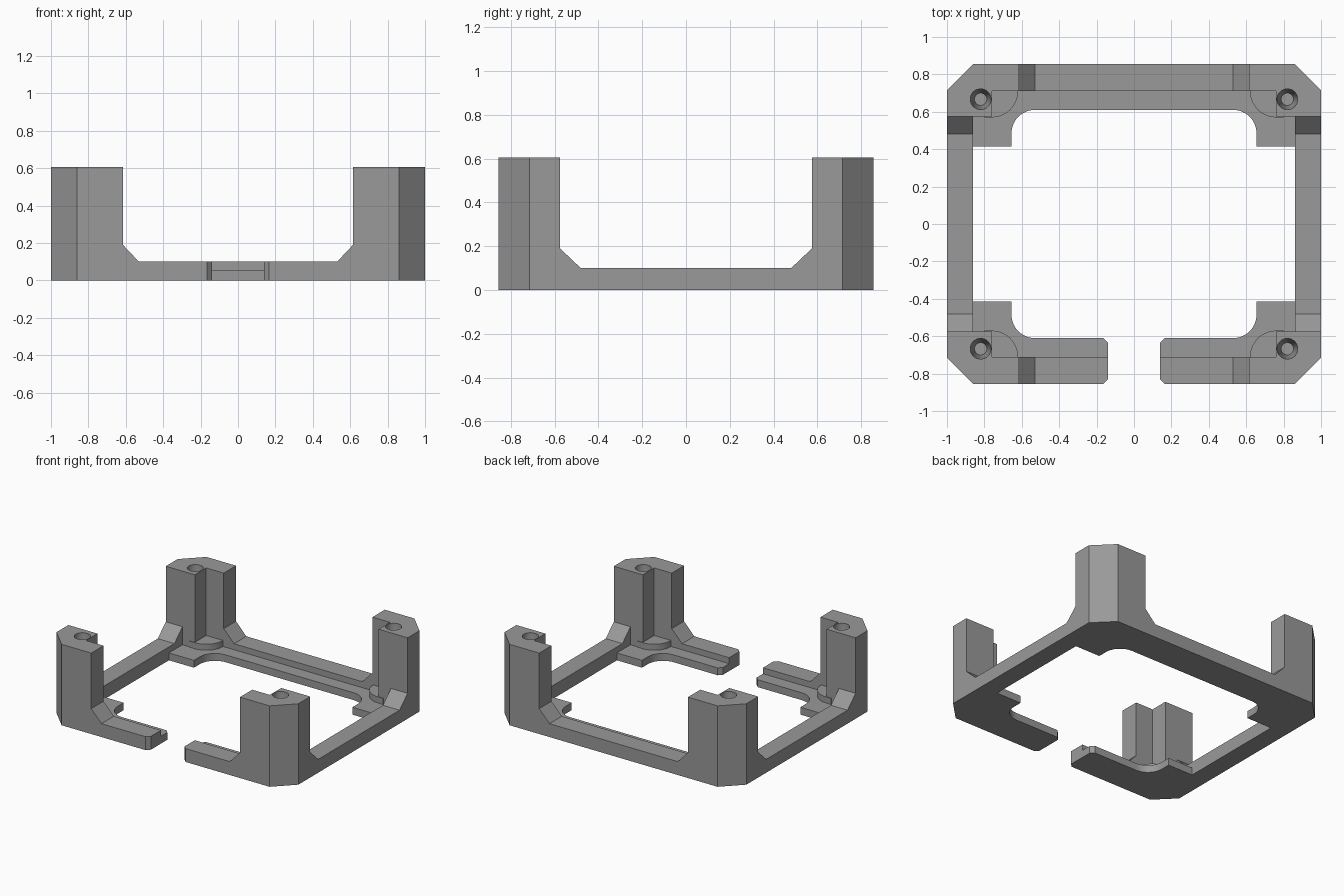
import bpy, bmesh, math
from mathutils import Vector

if "Cube" in bpy.data.objects:
    bpy.data.objects.remove(bpy.data.objects["Cube"])

LEDGE, RIM, TOP, RAMP = 0.055, 0.10, 0.605, 0.19   # key heights

grey = bpy.data.materials.new("mid grey")
grey.diffuse_color = (0.32, 0.32, 0.32, 1)
grey.use_nodes = True
grey.node_tree.nodes["Principled BSDF"].inputs["Base Color"].default_value = grey.diffuse_color


def solid(name, rings):
    """Closed solid through a stack of matching rings of 3D points."""
    bm = bmesh.new()
    loops = [[bm.verts.new(p) for p in ring] for ring in rings]
    n = len(loops[0])
    bm.faces.new(loops[0])
    bm.faces.new(loops[-1])
    for a, b in zip(loops, loops[1:]):
        for i in range(n):
            j = (i + 1) % n
            bm.faces.new((a[i], a[j], b[j], b[i]))
    bmesh.ops.recalc_face_normals(bm, faces=bm.faces)
    mesh = bpy.data.meshes.new(name)
    bm.to_mesh(mesh)
    bm.free()
    mesh.materials.append(grey)
    ob = bpy.data.objects.new(name, mesh)
    bpy.context.collection.objects.link(ob)
    return ob


def prism(name, pts, z0, z1):
    return solid(name, [[(x, y, z) for x, y in pts] for z in (z0, z1)])


def arc(cx, cy, r, a0, a1, n=12):
    angles = [math.radians(a0 + (a1 - a0) * i / n) for i in range(n + 1)]
    return [(cx + r * math.cos(a), cy + r * math.sin(a)) for a in angles]


def both_sides(right):
    return right + [(-x, y) for x, y in reversed(right)]


def c_shape(inner):
    """Open frame outline: outer right edge, left edge, then back along the inside."""
    outer = [(0.165, -0.855), (0.86, -0.855), (1, -0.715), (1, 0.715), (0.86, 0.855)]
    mirrored = lambda pts: [(-x, y) for x, y in pts]
    return ([(0.14, -0.83)] + outer + mirrored(outer[::-1]) + [(-0.14, -0.83)]
            + mirrored(inner) + inner[::-1])


# Thin ledge with rounded opening, and the taller rim around it
ledge_inner = ([(0.14, -0.635), (0.165, -0.61)] + arc(0.53, -0.485, 0.125, -90, 0)
               + [(0.655, -0.415), (0.862, -0.415), (0.862, 0.415), (0.655, 0.415)]
               + arc(0.53, 0.485, 0.125, 0, 90))
rim_inner = [(0.14, -0.71), (0.862, -0.71), (0.862, 0.71)]
frame = prism("frame", c_shape(ledge_inner), 0, LEDGE)
parts = [prism("rim", c_shape(rim_inner), 0, RIM)]
holes = []

for sx in (-1, 1):
    for sy in (-1, 1):
        flip = lambda pts: [(x * sx, y * sy) for x, y in pts]
        # L-shaped corner post
        parts.append(prism("corner_post", flip(
            [(0.615, 0.855), (0.86, 0.855), (1, 0.715), (1, 0.575),
             (0.76, 0.575), (0.76, 0.71), (0.615, 0.71)]), 0, TOP))
        # Quarter-round pad inside the corner
        parts.append(prism("corner_pad", flip(
            [(0.80, 0.74), (0.76, 0.74)][:1] + [(0.62, 0.74)]
            + arc(0.76, 0.71, 0.14, 180, 270) + [(0.80, 0.57)]), 0.02, RIM))
        # Sloped braces from the rails up to the post
        prof = [(0.53, RIM), (0.615, RAMP), (0.65, RAMP), (0.65, 0.03), (0.53, 0.03)]
        parts.append(solid("front_brace", [[(u * sx, y * sy, z) for u, z in prof]
                                           for y in (0.71, 0.855)]))
        prof = [(0.48, RIM), (0.575, RAMP), (0.62, RAMP), (0.62, 0.03), (0.48, 0.03)]
        parts.append(solid("side_brace", [[(x * sx, u * sy, z) for u, z in prof]
                                          for x in (0.862, 1)]))
        # Tapered screw hole
        cx, cy = 0.82 * sx, 0.667 * sy
        holes.append(solid("screw_hole_cutter", [
            [(x, y, z) for x, y in arc(cx, cy, r, 0, 360 * 31 / 32, 31)]
            for r, z in ((0.033, 0.40), (0.055, 0.58), (0.055, 0.65))]))

# Join the solids, then cut the holes
for operation, group in (("UNION", parts), ("DIFFERENCE", holes)):
    for ob in group:
        m = frame.modifiers.new(ob.name, "BOOLEAN")
        m.operation, m.object, m.solver = operation, ob, "EXACT"
        bpy.context.view_layer.objects.active = frame
        bpy.ops.object.modifier_apply(modifier=m.name)
        bpy.data.objects.remove(ob)

# Smooth only the curved walls
bpy.ops.object.select_all(action="DESELECT")
frame.select_set(True)
bpy.context.view_layer.objects.active = frame
bpy.ops.object.shade_smooth_by_angle(angle=math.radians(20))
